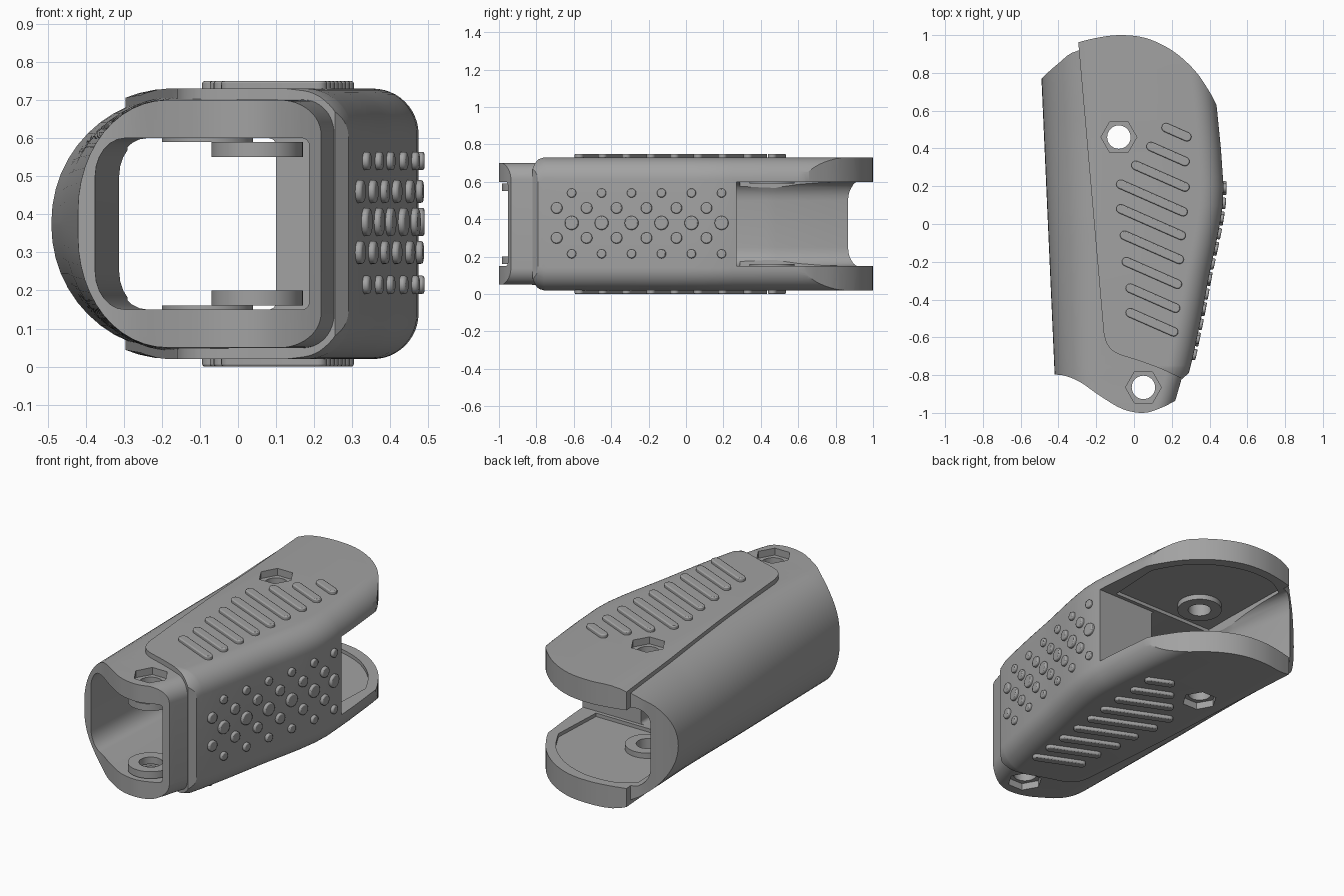
import bpy, bmesh, math
from mathutils import Vector, Matrix

MID = 0.375  # height of the horizontal symmetry plane

if "Cube" in bpy.data.objects:
    bpy.data.objects.remove(bpy.data.objects["Cube"])

grey = bpy.data.materials.new("plain_grey")
grey.use_nodes = True
COLOUR = (0.36, 0.36, 0.36, 1)
grey.diffuse_color = COLOUR
grey.node_tree.nodes["Principled BSDF"].inputs["Base Color"].default_value = COLOUR


def finish(bm, name):
    bmesh.ops.recalc_face_normals(bm, faces=bm.faces)
    mesh = bpy.data.meshes.new(name)
    bm.to_mesh(mesh)
    bm.free()
    mesh.materials.append(grey)
    ob = bpy.data.objects.new(name, mesh)
    bpy.context.collection.objects.link(ob)
    return ob


def activate(ob):
    bpy.ops.object.select_all(action="DESELECT")
    ob.select_set(True)
    bpy.context.view_layer.objects.active = ob


def smooth(ob, angle=30):
    activate(ob)
    bpy.ops.object.shade_smooth_by_angle(angle=math.radians(angle))


def boolean(ob, other, operation):
    activate(ob)
    mod = ob.modifiers.new("cut", "BOOLEAN")
    mod.operation, mod.solver, mod.object = operation, "EXACT", other
    bpy.ops.object.modifier_apply(modifier=mod.name)
    bpy.data.objects.remove(other)


def track(keys, y):
    """Linear value along y from (y, value) keys."""
    for (y0, a), (y1, b) in zip(keys, keys[1:]):
        if y <= y1:
            t = max(0, (y - y0) / (y1 - y0))
            return a + (b - a) * t
    return keys[-1][1]


def section(y, left, right, half, left_r, right_r, steps=12):
    """Rounded outline in the xz plane; radii are (x, z) pairs."""
    pts = []
    for sx, sz, (rx, rz), start in ((1, 1, right_r, 0), (-1, 1, left_r, 90),
                                    (-1, -1, left_r, 180), (1, -1, right_r, 270)):
        cx = (right if sx > 0 else left) - sx * rx
        for i in range(steps + 1):
            a = math.radians(start + 90 * i / steps)
            pts.append((cx + rx * math.cos(a), y, MID + sz * (half - rz) + rz * math.sin(a)))
    return pts


def loft(name, sections):
    bm = bmesh.new()
    rings = [[bm.verts.new(p) for p in s] for s in sections]
    n = len(rings[0])
    for a, b in zip(rings, rings[1:]):
        for i in range(n):
            j = (i + 1) % n
            bm.faces.new((a[i], a[j], b[j], b[i]))
    bm.faces.new(rings[0])
    bm.faces.new(rings[-1])
    return finish(bm, name)


def add_prism(bm, pts, z0, z1):
    low = [bm.verts.new((x, y, z0)) for x, y in pts]
    high = [bm.verts.new((x, y, z1)) for x, y in pts]
    bm.faces.new(low)
    bm.faces.new(high)
    for i in range(len(pts)):
        j = (i + 1) % len(pts)
        bm.faces.new((low[i], low[j], high[j], high[i]))


def prism(name, pts, z0, z1):
    bm = bmesh.new()
    add_prism(bm, pts, z0, z1)
    return finish(bm, name)


def disc(cx, cy, r, n):
    return [(cx + r * math.cos(math.tau * i / n), cy + r * math.sin(math.tau * i / n)) for i in range(n)]


def curve(pts, steps=4):
    """Smooth open curve through points."""
    p = [Vector(q) for q in [pts[0]] + pts + [pts[-1]]]
    out = []
    for a, b, c, d in zip(p, p[1:], p[2:], p[3:]):
        for i in range(steps):
            t = i / steps
            out.append(tuple(0.5 * (2 * b + (c - a) * t + (2 * a - 5 * b + 4 * c - d) * t * t
                                    + (3 * b - a - 3 * c + d) * t ** 3)))
    return out + [tuple(pts[-1])]


# Side lines of the casing along its length
LEFT = [(-1.05, -.41), (-.8, -.42), (.77, -.49), (1.05, -.5)]
GRIP = [(-1.05, .23), (-.79, .29), (-.69, .315), (-.5, .355), (-.26, .40), (-.1, .435), (0, .455),
        (.1, .47), (.2, .474), (.4, .46), (.63, .437), (1.05, .38)]
BASE = [(-1.05, .18), (-.93, .22), (-.81, .255), (-.5, .32), (0, .42), (.2, .44), (1.05, .34)]
HALF = [(-.85, .325), (0, .335)]
RX = [(-.8, .23), (.5, .34)]
RZ = [(-.8, .29), (.3, .33)]
STATIONS = sorted({round(-1.05 + .05 * i, 3) for i in range(43)} | {-.93, -.81, -.76})

# Base casing, trimmed to its outline
casing = loft("casing", [section(y, track(LEFT, y), track(BASE, y), track(HALF, y),
                                 (track(RX, y), track(RZ, y)), (.09, .09)) for y in STATIONS])
front_lip = curve([(.22, -.935), (.14, -.975), (.05, -1), (-.06, -.98), (-.18, -.91),
                   (-.28, -.84), (-.36, -.805), (-.42, -.797)])
back_lip = curve([(-.49, .77), (-.4, .85), (-.29, .92), (0, .95), (.25, .8), (.38, .6)])
outline = front_lip + [(-.6, -.797), (-.6, .66)] + back_lip + [(.6, .4), (.6, -.935)]
boolean(casing, prism("casing_outline", outline, -.2, 1), "INTERSECT")

# Raised grip shell, trimmed to its outline
GRIP_HALF = [(-.84, .328), (-.77, .355)]
grip = loft("grip_shell", [section(y, track(LEFT, y) - .015, track(GRIP, y), track(GRIP_HALF, y),
                                   (track(RX, y), track(RZ, y) + .015), (.12, .12)) for y in STATIONS])
back_edge = curve([(-.295, .962), (-.2, .985), (-.08, 1), (.06, .985), (.2, .92), (.32, .815),
                   (.4, .7), (.437, .63)])
seam = curve([(.255, -.82), (.15, -.77), (.03, -.725), (-.09, -.685), (-.14, -.64), (-.16, -.58)])
grip_outline = seam + back_edge + [(.6, .5), (.6, -.77), (.29, -.79)]
boolean(grip, prism("grip_outline", grip_outline, -.2, 1), "INTERSECT")
boolean(casing, grip, "UNION")

# Through cavity that opens into the side slot at the back
INNER_LEFT = [(-1.1, -.39), (-.8, -.375), (.42, -.312), (.48, -.312), (.86, -.38), (1.1, -.425)]
INNER_RIGHT = [(.1, .187), (.102, .1), (.268, .1), (.27, .7)]
cavity = loft("cavity", [section(y, track(INNER_LEFT, y), track(INNER_RIGHT, y), .225,
                                 (.08, .1), (.02, .02), 6)
                         for y in (-1.1, -.8, .1, .102, .268, .27, .42, .48, .86, 1.1)])
boolean(casing, cavity, "DIFFERENCE")

# Shallow recess in both jaws
recess = [(-.29, .29), (.37, .29)] + curve([(.385, .61), (.3, .755), (.17, .87), (.03, .93), (-.08, .945),
                                            (-.2, .93), (-.3, .87)]) + [(-.29, .45)]
boolean(casing, prism("jaw_recess", recess, .13, .62), "DIFFERENCE")

# Bolt holes with hexagonal pockets above and below
BOLTS = [("back", -.08, .46, .315, .23), ("front", .05, -.865, .285, .19)]
for label, x, y, pocket, reach in BOLTS:
    boolean(casing, prism("bolt_hole", disc(x, y, .062, 32), -.2, 1), "DIFFERENCE")
    for z0, z1 in ((MID + pocket, 1), (-.2, MID - pocket)):
        boolean(casing, prism("hex_pocket", disc(x, y, .095, 6), z0, z1), "DIFFERENCE")
smooth(casing)

# Washers around the bolt holes inside
for label, x, y, pocket, reach in BOLTS:
    for side, sign in (("upper", 1), ("lower", -1)):
        z = sorted((MID + sign * (reach + .025), MID + sign * (reach - .015)))
        washer = prism(f"{label}_{side}_washer", disc(x, y, .12, 48), *z)
        boolean(washer, prism("washer_hole", disc(x, y, .062, 32), -.2, 1), "DIFFERENCE")
        smooth(washer)


def soften(ob):
    mod = ob.modifiers.new("soft_edge", "BEVEL")
    mod.width, mod.segments, mod.limit_method = .006, 2, "ANGLE"
    mod.angle_limit = math.radians(40)
    smooth(ob, 40)


# Slanted capsule ribs on the top and bottom
RIBS = [(.17, .28, .52), (.09, .27, .42), (.01, .27, .32), (-.07, .26, .22), (-.07, .25, .09),
        (-.05, .24, -.05), (-.04, .23, -.19), (-.02, .22, -.33), (-.02, .21, -.46)]
for side, sign in (("top", 1), ("bottom", -1)):
    bm = bmesh.new()
    for x0, x1, y0 in RIBS:
        a = Vector((x0, y0 - .01))
        b = Vector((x1, y0 - .01 - .44 * (x1 - x0)))
        heading = math.atan2(b.y - a.y, b.x - a.x)
        pts = []
        for end, turn in ((b, -.5), (a, .5)):
            for i in range(9):
                ang = heading + math.pi * (turn + i / 8)
                pts.append((end.x + .024 * math.cos(ang), end.y + .024 * math.sin(ang)))
        add_prism(bm, pts, *sorted((MID + sign * .34, MID + sign * .375)))
    soften(finish(bm, f"{side}_ribs"))

# Round grip studs on the side
bm = bmesh.new()
for z, r, start in ((.54, .024, -.61), (.46, .03, -.69), (.38, .037, -.61), (.3, .03, -.69), (.215, .024, -.61)):
    for k in range(6):
        y = start + .16 * k
        slope = (track(GRIP, y + .04) - track(GRIP, y - .04)) / .08
        normal = Vector((1, -slope, 0)).normalized()
        place = Matrix.Translation(Vector((track(GRIP, y), y, z)))
        turn = normal.to_track_quat("Z", "Y").to_matrix().to_4x4()
        bmesh.ops.create_cone(bm, cap_ends=True, segments=24, radius1=r, radius2=r, depth=.032,
                              matrix=place @ turn)
soften(finish(bm, "grip_studs"))
